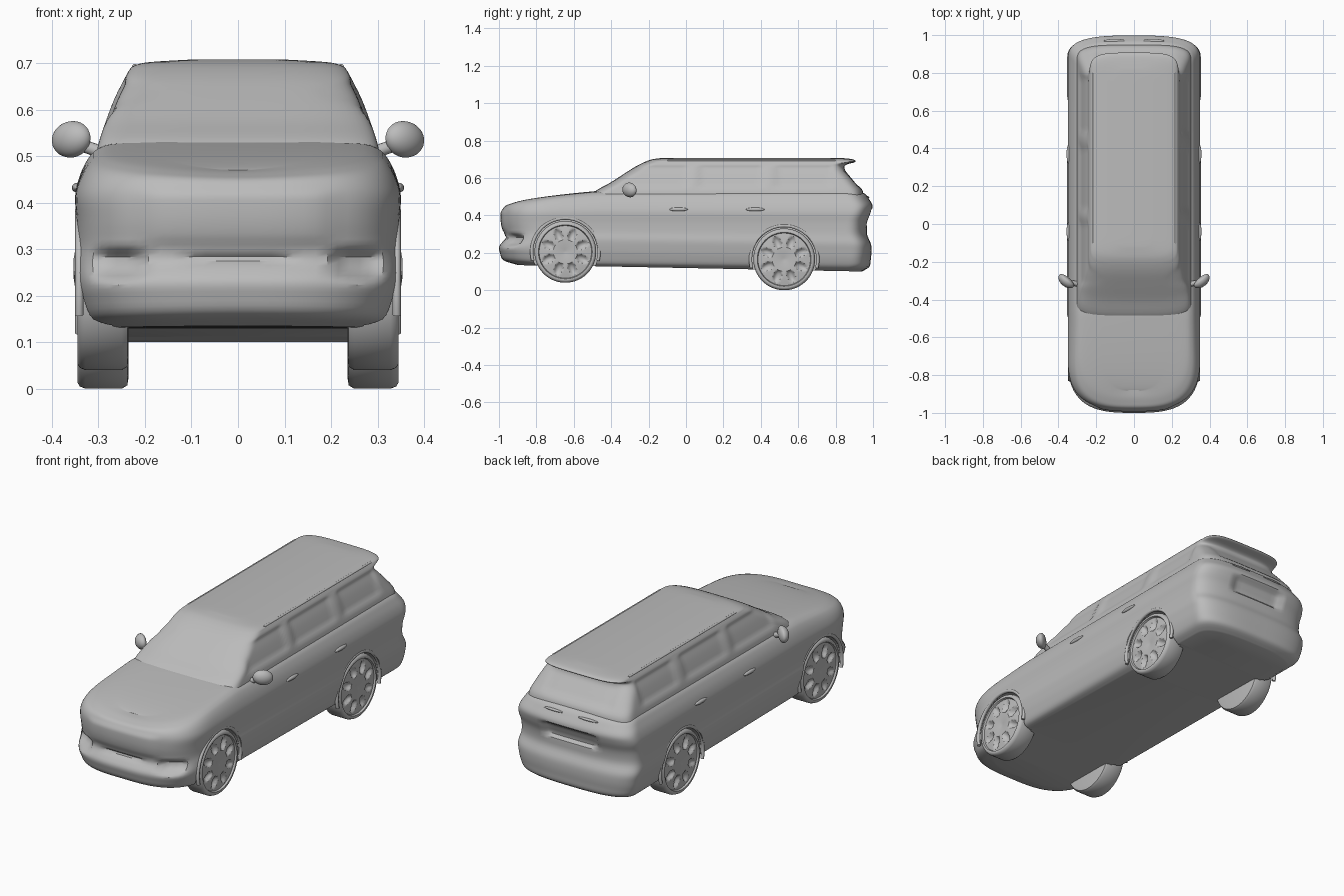
import bpy, bmesh
from math import sin, cos, pi, radians
from mathutils import Vector

cube = bpy.data.objects.get("Cube")
if cube:
    bpy.data.objects.remove(cube, do_unlink=True)

grey = bpy.data.materials.new("plain grey")
grey.use_nodes = True
grey.diffuse_color = (0.5, 0.5, 0.5, 1)
grey.node_tree.nodes["Principled BSDF"].inputs["Base Color"].default_value = (0.5, 0.5, 0.5, 1)
COWL = -0.47


def activate(ob):
    bpy.ops.object.select_all(action='DESELECT')
    ob.select_set(True)
    bpy.context.view_layer.objects.active = ob


def finish(ob, angle=40):
    ob.data.materials.clear()
    ob.data.materials.append(grey)
    activate(ob)
    bpy.ops.object.shade_smooth_by_angle(angle=radians(angle))
    return ob


def mesh_object(name, bm):
    bmesh.ops.recalc_face_normals(bm, faces=bm.faces)
    me = bpy.data.meshes.new(name)
    bm.to_mesh(me)
    bm.free()
    ob = bpy.data.objects.new(name, me)
    bpy.context.collection.objects.link(ob)
    return ob


def soft_box(v, lo, hi, edge):
    """1 inside the range, easing to 0 over the edge width."""
    t = max(0, min(1, (v - lo) / edge, (hi - v) / edge))
    return t * t * (3 - 2 * t)


def refine(layers, steps=4):
    """Catmull-Rom interpolation through the layer table."""
    out = []
    for i in range(len(layers) - 1):
        a, b, c, d = (layers[max(0, min(len(layers) - 1, i + k))] for k in (-1, 0, 1, 2))
        for s in range(steps):
            t = s / steps
            out.append([q + t / 2 * (r - p + t * (2 * p - 5 * q + 4 * r - e + t * (3 * (q - r) + e - p)))
                        for p, q, r, e in zip(a, b, c, d)])
    return out + [layers[-1]]


def half_outline(yf, yr, w, front, rear, n, corner=24, side=50):
    """Plan outline from front centre round the left side to rear centre."""
    def arc(t):
        s, c = sin(t), cos(t)
        k = (s ** n + c ** n) ** (1 / n)
        return w * s / k, c / k
    quarter = [arc(pi / 2 * i / corner) for i in range(corner + 1)]
    pts = [(x, yf + front * (1 - c)) for x, c in quarter]
    a, b = yf + front, yr - rear
    pts += [(w, a + (b - a) * i / side) for i in range(1, side)]
    pts += [(x, yr - rear * (1 - c)) for x, c in reversed(quarter)]
    pts[0], pts[-1] = (0, yf), (0, yr)
    return pts


def loft(name, layers, front, rear, n, dent):
    """Stack plan outlines; a layer is front z, cowl z, rear z, front y, rear y, half width."""
    bm = bmesh.new()
    rings = []
    for zf, zm, zr, yf, yr, w in refine(layers):
        half = half_outline(yf, yr, w, front, rear, n)
        ring = half + [(-x, y) for x, y in half[-2:0:-1]]
        verts = []
        for x, y in ring:
            if y < COWL:
                z = zf + (zm - zf) * max(0, (y - yf) / (COWL - yf)) ** 0.6
            else:
                z = zm + (zr - zm) * (y - COWL) / (yr - COWL)
            verts.append(bm.verts.new(dent(x, y, z)))
        rings.append(verts)
    count = len(rings[0])
    for lo, hi in zip(rings, rings[1:]):
        for i in range(count):
            j = (i + 1) % count
            bm.faces.new((lo[i], lo[j], hi[j], hi[i]))
    for ring in (rings[0], rings[-1]):
        for i in range(count // 2):
            quad = (ring[i], ring[i + 1], ring[-i - 1], ring[-i % count])
            bm.faces.new(list(dict.fromkeys(quad)))
    return mesh_object(name, bm)


def body_dent(x, y, z):
    ax = abs(x)
    if y < -0.75:  # lamp hollows and lower grille slit
        y += 0.035 * soft_box(ax, .19, .32, .04) * soft_box(z, .225 + .1 * max(0, .25 - ax), .31, .03)
        y += 0.012 * soft_box(ax, -.13, .13, .04) * soft_box(z, .265, .295, .015)
        y -= 0.008 * soft_box(ax, -.22, .22, .05) * soft_box(z, .3, .44, .03)
    elif y > 0.9:  # plate recess
        y -= 0.022 * soft_box(ax, -.17, .17, .04) * soft_box(z, .34, .44, .025)
    return x, y, z


def cabin_dent(x, y, z):
    panes = sum(soft_box(y, a, b, .04) for a, b in ((-.34, .03), (.05, .43), (.46, .8)))
    pull = 0.008 * panes * soft_box(z, .54, .675, .025) if abs(x) > .18 else 0
    if y > 0.8:
        y -= 0.008 * soft_box(x, -.22, .22, .04) * soft_box(z, .54, .66, .03)
    return x - pull * (1 if x > 0 else -1), y, z


# Lower body with bonnet and bumpers
body = loft("lower_body", [
    (.135, .128, .10, -.90, .94, .285),
    (.16, .14, .125, -.975, .98, .322),
    (.20, .185, .165, -.995, .988, .34),
    (.235, .225, .21, -.998, .992, .349),
    (.275, .27, .25, -.97, .988, .354),
    (.31, .31, .30, -.972, .968, .348),
    (.36, .36, .36, -.982, .972, .347),
    (.405, .415, .41, -.984, .99, .35),
    (.432, .455, .45, -.98, .998, .341),
    (.449, .49, .485, -.968, .98, .325),
    (.458, .513, .515, -.945, .957, .305),
    (.466, .526, .53, -.915, .92, .27),
    (.47, .531, .535, -.88, .88, .17)], .3, .12, 3, body_dent)

# Glasshouse, roof and rear spoiler
cabin = loft("cabin", [
    (z, z, z, yf, yr, w) for z, yf, yr, w in (
        (.48, -.53, .95, .31), (.53, -.485, .945, .299), (.575, -.405, .912, .284),
        (.62, -.335, .875, .267), (.655, -.28, .848, .25), (.672, -.25, .86, .241),
        (.684, -.225, .902, .234), (.694, -.2, .904, .224), (.702, -.17, .88, .19),
        (.708, -.12, .82, .09))], .11, .11, 4, cabin_dent)

WHEELS = ((-.645, .205, "front"), (.525, .165, "rear"))
SIDES = ((1, "left"), (-1, "right"))

# Wheel wells
for y, z, end in WHEELS:
    for s, side in SIDES:
        bpy.ops.mesh.primitive_cylinder_add(vertices=64, radius=.176, depth=.3,
                                            location=(s * .42, y, z), rotation=(0, pi / 2, 0))
        cutter = bpy.context.object
        cutter.hide_render = True
        mod = body.modifiers.new("well", 'BOOLEAN')
        mod.operation, mod.solver, mod.object = 'DIFFERENCE', 'EXACT', cutter
        activate(body)
        bpy.ops.object.modifier_apply(modifier=mod.name)
        bpy.data.objects.remove(cutter, do_unlink=True)
finish(body, 35)
finish(cabin, 40)


def wheel(name, s, y, z, segments=96):
    """Lathed wheel whose outer face has a ring of teardrop hollows."""
    profile = [(.004 + .136 * i / 18, .335 + .006 * sin(pi * i / 18)) for i in range(19)]
    profile += [(.144, .344), (.152, .345), (.16, .34), (.165, .328), (.165, .25), (.158, .238), (.14, .235)]
    bm = bmesh.new()
    rings = []
    for r, x in profile:
        ring = []
        for i in range(segments):
            a = 2 * pi * i / segments
            off = abs((a * 8 / (2 * pi)) % 1 - .5) * 2 * pi / 8 * r  # distance from hollow centre line
            depth = 0
            if x > .3 and .06 < r < .13:
                depth = .018 * max(0, 1 - ((r - .097) / .032) ** 2 - (off / .02) ** 2) ** .5
            ring.append(bm.verts.new((s * (x - depth), y + r * cos(a), z + r * sin(a))))
        rings.append(ring)
    for p, q in zip(rings, rings[1:]):
        for i in range(segments):
            j = (i + 1) % segments
            bm.faces.new((p[i], p[j], q[j], q[i]))
    bm.faces.new(rings[0])
    bm.faces.new(rings[-1])
    finish(mesh_object(name, bm), 40)


def tube(name, pts, radius):
    cu = bpy.data.curves.new(name, 'CURVE')
    cu.dimensions = '3D'
    cu.bevel_depth, cu.bevel_resolution, cu.use_fill_caps = radius, 3, True
    sp = cu.splines.new('POLY')
    sp.points.add(len(pts) - 1)
    for p, co in zip(sp.points, pts):
        p.co = (*co, 1)
    ob = bpy.data.objects.new(name, cu)
    bpy.context.collection.objects.link(ob)
    activate(ob)
    bpy.ops.object.convert(target='MESH')
    finish(bpy.context.object, 60)


def blob(name, loc, size, turn=(0, 0, 0)):
    bpy.ops.mesh.primitive_uv_sphere_add(segments=32, ring_count=16, location=loc, rotation=turn)
    ob = bpy.context.object
    ob.name, ob.scale = name, size
    return finish(ob, 60)


for s, side in SIDES:
    for y, z, end in WHEELS:
        wheel(f"{end}_{side}_wheel", s, y, z)
        # Arch lip
        arc = [radians(-15 + 210 * i / 40) for i in range(41)]
        tube(f"{end}_{side}_arch_lip",
             [(s * .341, y + .18 * cos(a), z + .18 * sin(a)) for a in arc], .009)
    # Door handles
    for y, end in ((-.04, "front"), (.37, "rear")):
        blob(f"{end}_{side}_door_handle", (s * .347, y, .432), (.01, .05, .01))
    # Mirror housing and stalk
    mirror = blob(f"{side}_mirror", (s * .357, -.3, .536), (.05, .032, .039), (0, s * .15, s * .7))
    for v in mirror.data.vertices:  # flatter glass side
        if v.co.y > 0:
            v.co.y *= .6
    tube(f"{side}_mirror_stalk", [(s * .285, -.32, .505), (s * .34, -.31, .525)], .014)
    # Tailgate grips and roof rails
    blob(f"{side}_tailgate_grip", (s * .1, .968, .497), (.06, .012, .006))
    tube(f"{side}_roof_rail", [(s * .222, -.1 + .9 * i / 12, .692) for i in range(13)], .006)
